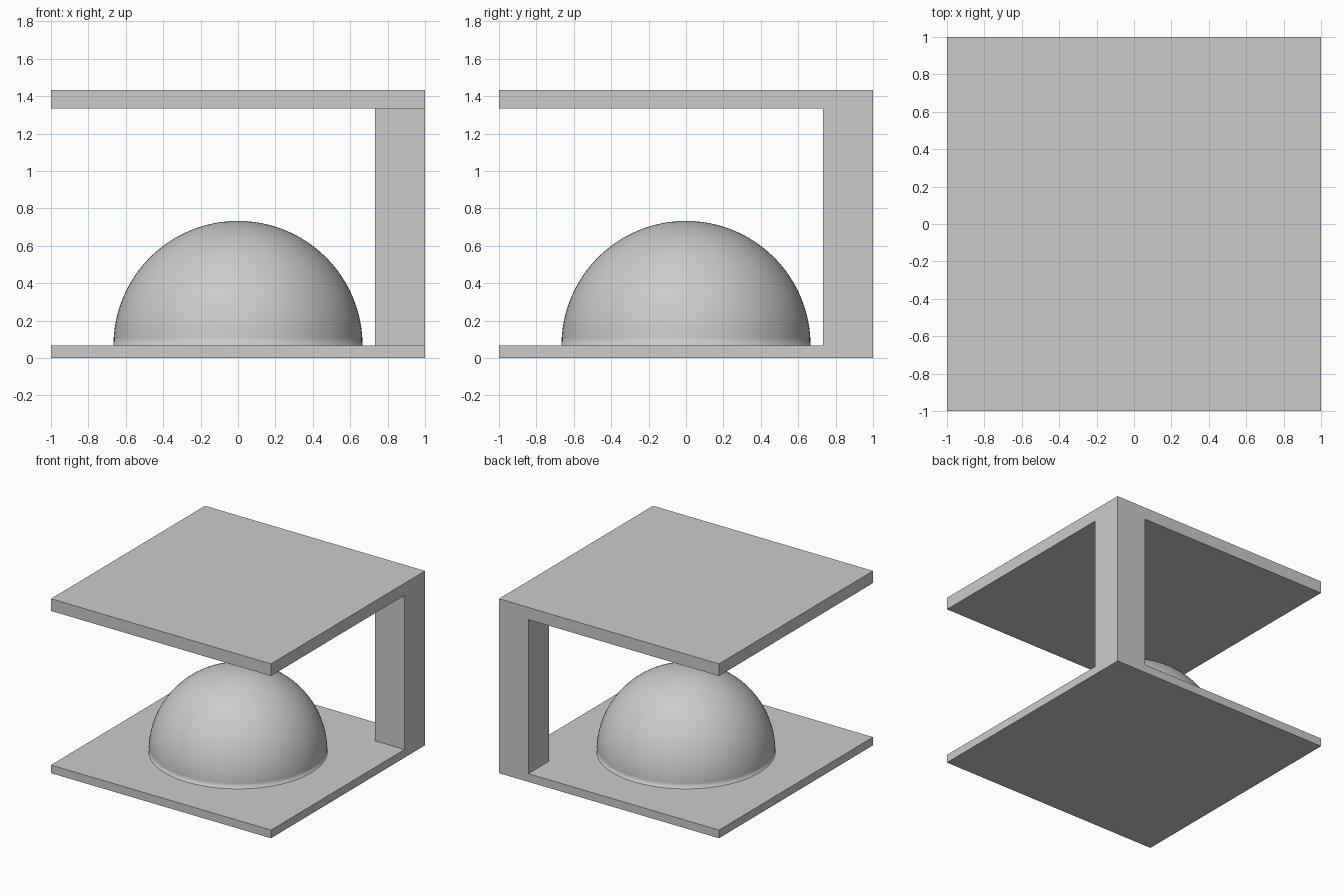
import bpy
import bmesh
from mathutils import Vector

cube = bpy.data.objects.get("Cube")
if cube:
    bpy.data.objects.remove(cube, do_unlink=True)

HALF = 1.0          # half width of both plates
INNER = 0.733       # inner faces of the corner post
BASE_TOP = 0.067
ROOF_LOW = 1.333
ROOF_TOP = 1.433
RADIUS = 0.666

grey = bpy.data.materials.new("light grey")
grey.use_nodes = True
grey.diffuse_color = (0.6, 0.6, 0.6, 1)
grey.node_tree.nodes["Principled BSDF"].inputs["Base Color"].default_value = (0.6, 0.6, 0.6, 1)


def finish(bm, name):
    bmesh.ops.recalc_face_normals(bm, faces=bm.faces[:])
    mesh = bpy.data.meshes.new(name)
    bm.to_mesh(mesh)
    bm.free()
    mesh.materials.append(grey)
    obj = bpy.data.objects.new(name, mesh)
    bpy.context.collection.objects.link(obj)
    return obj


def nearest_face(bm, point):
    return min(bm.faces, key=lambda f: (f.calc_center_median() - Vector(point)).length)


def extrude(bm, faces, offset, keep=False):
    result = bmesh.ops.extrude_face_region(bm, geom=faces)["geom"]
    verts = [v for v in result if isinstance(v, bmesh.types.BMVert)]
    bmesh.ops.translate(bm, verts=verts, vec=offset)
    if not keep:
        old = [f for f in faces if f.is_valid]
        bmesh.ops.delete(bm, geom=old, context='FACES')


# Frame: base plate, corner post and roof plate as one solid
bm = bmesh.new()
bmesh.ops.create_grid(bm, x_segments=2, y_segments=2, size=HALF)
for v in bm.verts:
    for axis in (0, 1):
        if abs(v.co[axis]) < 0.01:
            v.co[axis] = INNER
extrude(bm, bm.faces[:], (0, 0, BASE_TOP), keep=True)

# Post rises from the back left corner
mid = (INNER + HALF) / 2
extrude(bm, [nearest_face(bm, (mid, mid, BASE_TOP))], (0, 0, ROOF_LOW - BASE_TOP))
extrude(bm, [nearest_face(bm, (mid, mid, ROOF_LOW))], (0, 0, ROOF_TOP - ROOF_LOW))

# Roof grows out of the post head, first sideways and then forward
roof_mid = (ROOF_LOW + ROOF_TOP) / 2
reach = HALF + INNER
extrude(bm, [nearest_face(bm, (INNER, mid, roof_mid))], (-reach, 0, 0))
front = [nearest_face(bm, (x, INNER, roof_mid)) for x in (mid, (INNER - HALF) / 2)]
extrude(bm, front, (0, -reach, 0))
bmesh.ops.dissolve_limit(bm, angle_limit=0.01, verts=bm.verts[:], edges=bm.edges[:])
finish(bm, "frame")

# Dome: upper half of a sphere resting on the base
bm = bmesh.new()
bmesh.ops.create_uvsphere(bm, u_segments=96, v_segments=48, radius=RADIUS)
bmesh.ops.bisect_plane(bm, geom=bm.verts[:] + bm.edges[:] + bm.faces[:],
                       plane_co=(0, 0, 0), plane_no=(0, 0, 1), clear_inner=True)
bmesh.ops.translate(bm, verts=bm.verts[:], vec=(0, 0, BASE_TOP))
for f in bm.faces:
    f.smooth = True
finish(bm, "dome")
